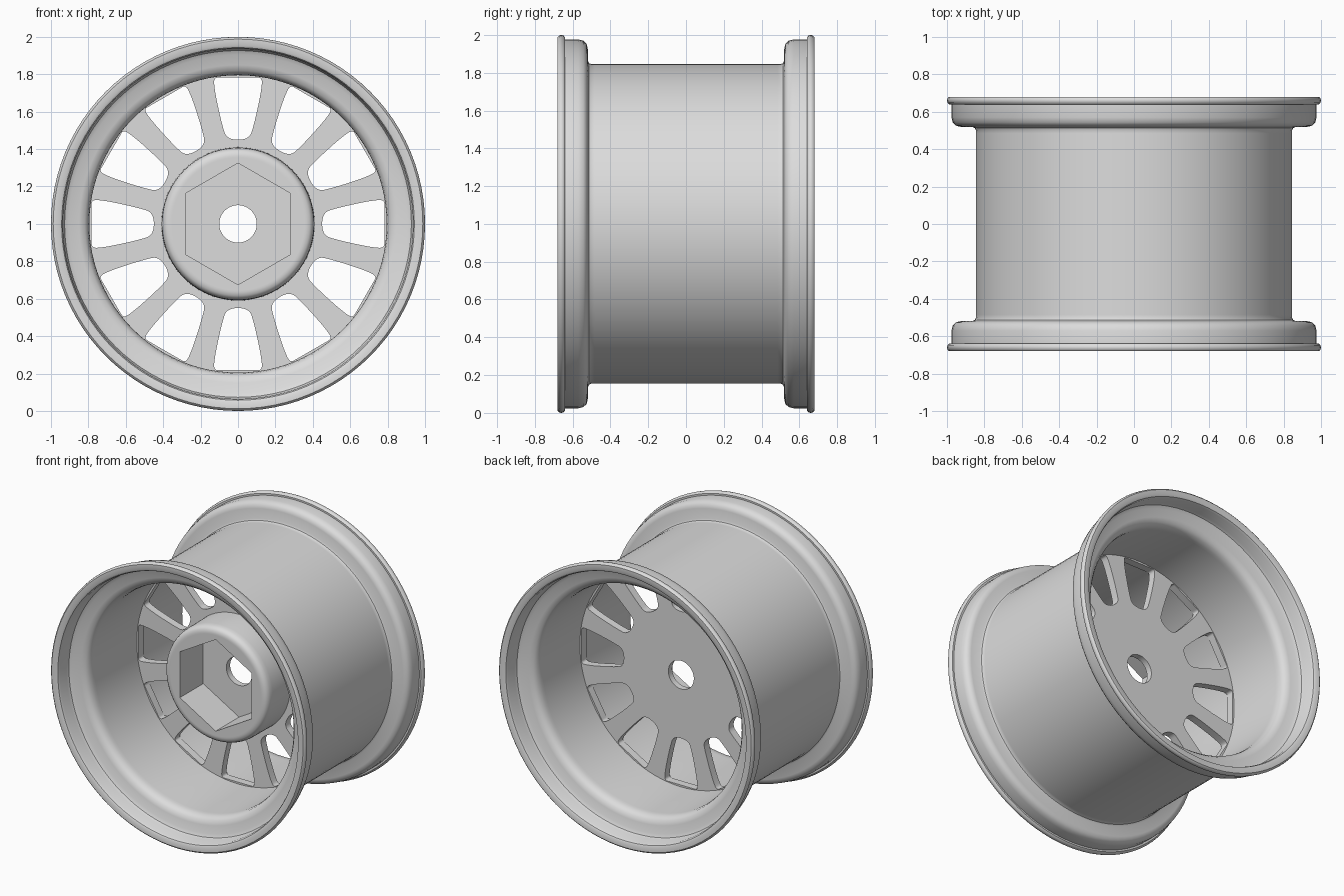
import bpy
import bmesh
from math import cos, sin, tau, radians

SEGMENTS = 96
CENTRE_Z = 1.0

if "Cube" in bpy.data.objects:
    bpy.data.objects.remove(bpy.data.objects["Cube"], do_unlink=True)

grey = bpy.data.materials.new("light grey")
grey.use_nodes = True
grey.diffuse_color = (0.72, 0.72, 0.72, 1)
grey.node_tree.nodes["Principled BSDF"].inputs["Base Color"].default_value = grey.diffuse_color


def add_object(name, bm):
    bmesh.ops.recalc_face_normals(bm, faces=bm.faces)
    mesh = bpy.data.meshes.new(name)
    bm.to_mesh(mesh)
    bm.free()
    mesh.materials.append(grey)
    obj = bpy.data.objects.new(name, mesh)
    bpy.context.collection.objects.link(obj)
    return obj


def lathe(name, profile):
    """Revolve a closed (radius, y) profile around the axle."""
    bm = bmesh.new()
    rings = []
    for i in range(SEGMENTS):
        a = tau * i / SEGMENTS
        rings.append([bm.verts.new((r * cos(a), y, CENTRE_Z + r * sin(a))) for r, y in profile])
    for i, ring in enumerate(rings):
        after = rings[(i + 1) % SEGMENTS]
        for j in range(len(profile)):
            k = (j + 1) % len(profile)
            bm.faces.new((ring[j], ring[k], after[k], after[j]))
    return add_object(name, bm)


def add_prism(bm, outline, y0, y1, angle=0):
    """Extrude an (x, z) outline along y after turning it about the axle."""
    c, s = cos(angle), sin(angle)
    turned = [(x * c - z * s, x * s + z * c + CENTRE_Z) for x, z in outline]
    front = [bm.verts.new((x, y0, z)) for x, z in turned]
    back = [bm.verts.new((x, y1, z)) for x, z in turned]
    bm.faces.new(front)
    bm.faces.new(back[::-1])
    for i in range(len(outline)):
        j = (i + 1) % len(outline)
        bm.faces.new((front[i], back[i], back[j], front[j]))


def round_outline(points, passes=3):
    """Corner cutting, to soften a closed outline."""
    for _ in range(passes):
        result = []
        for (ax, az), (bx, bz) in zip(points, points[1:] + points[:1]):
            result.append((ax * 0.75 + bx * 0.25, az * 0.75 + bz * 0.25))
            result.append((ax * 0.25 + bx * 0.75, az * 0.25 + bz * 0.75))
        points = result
    return points


def select_only(obj):
    bpy.ops.object.select_all(action='DESELECT')
    obj.select_set(True)
    bpy.context.view_layer.objects.active = obj


def cut(obj, cutter):
    cutter.hide_render = True
    mod = obj.modifiers.new("cut", 'BOOLEAN')
    mod.operation = 'DIFFERENCE'
    mod.solver = 'EXACT'
    mod.object = cutter
    select_only(obj)
    bpy.ops.object.modifier_apply(modifier=mod.name)
    bpy.data.objects.remove(cutter, do_unlink=True)


# Rim: barrel, shoulder, rounded lip and inner step, mirrored front to back
half = [
    (0.845, 0.485), (0.845, 0.50), (0.85, 0.512), (0.862, 0.518),
    (0.93, 0.52), (0.953, 0.526), (0.969, 0.543), (0.976, 0.57), (0.976, 0.64),
    (0.988, 0.64), (0.997, 0.648), (1.0, 0.66), (0.997, 0.672), (0.988, 0.68),
    (0.955, 0.68), (0.943, 0.674), (0.936, 0.66), (0.934, 0.59),
    (0.927, 0.572), (0.905, 0.56), (0.85, 0.553), (0.82, 0.542),
    (0.802, 0.52), (0.796, 0.49), (0.795, 0.47),
]
rim = lathe("rim", half + [(r, -y) for r, y in reversed(half)])

# Wheel disc with the raised hub and axle hole
DISC_FRONT, DISC_BACK = 0.0, 0.055
hub = lathe("hub_disc", [
    (0.10, DISC_BACK), (0.81, DISC_BACK), (0.81, DISC_FRONT), (0.41, DISC_FRONT),
    (0.408, -0.19), (0.405, -0.215), (0.397, -0.235), (0.383, -0.246),
    (0.365, -0.25), (0.355, -0.25), (0.10, -0.25),
])

# Twelve rounded windows between the spokes
side = [(0.06, 0.45), (0.085, 0.53), (0.11, 0.64), (0.125, 0.72), (0.13, 0.782), (0.085, 0.782)]
window = round_outline(side + [(-x, z) for x, z in reversed(side)])
bm = bmesh.new()
for i in range(12):
    add_prism(bm, window, -0.1, 0.2, tau * i / 12)
cut(hub, add_object("window_cutter", bm))

# Hexagonal socket in the hub
bm = bmesh.new()
hexagon = [(0.325 * sin(tau * i / 6), 0.325 * cos(tau * i / 6)) for i in range(6)]
add_prism(bm, hexagon, -0.5, 0.012)
cut(hub, add_object("socket_cutter", bm))

for obj in (rim, hub):
    select_only(obj)
    bpy.ops.object.shade_smooth_by_angle(angle=radians(35))
bpy.ops.object.select_all(action='DESELECT')
